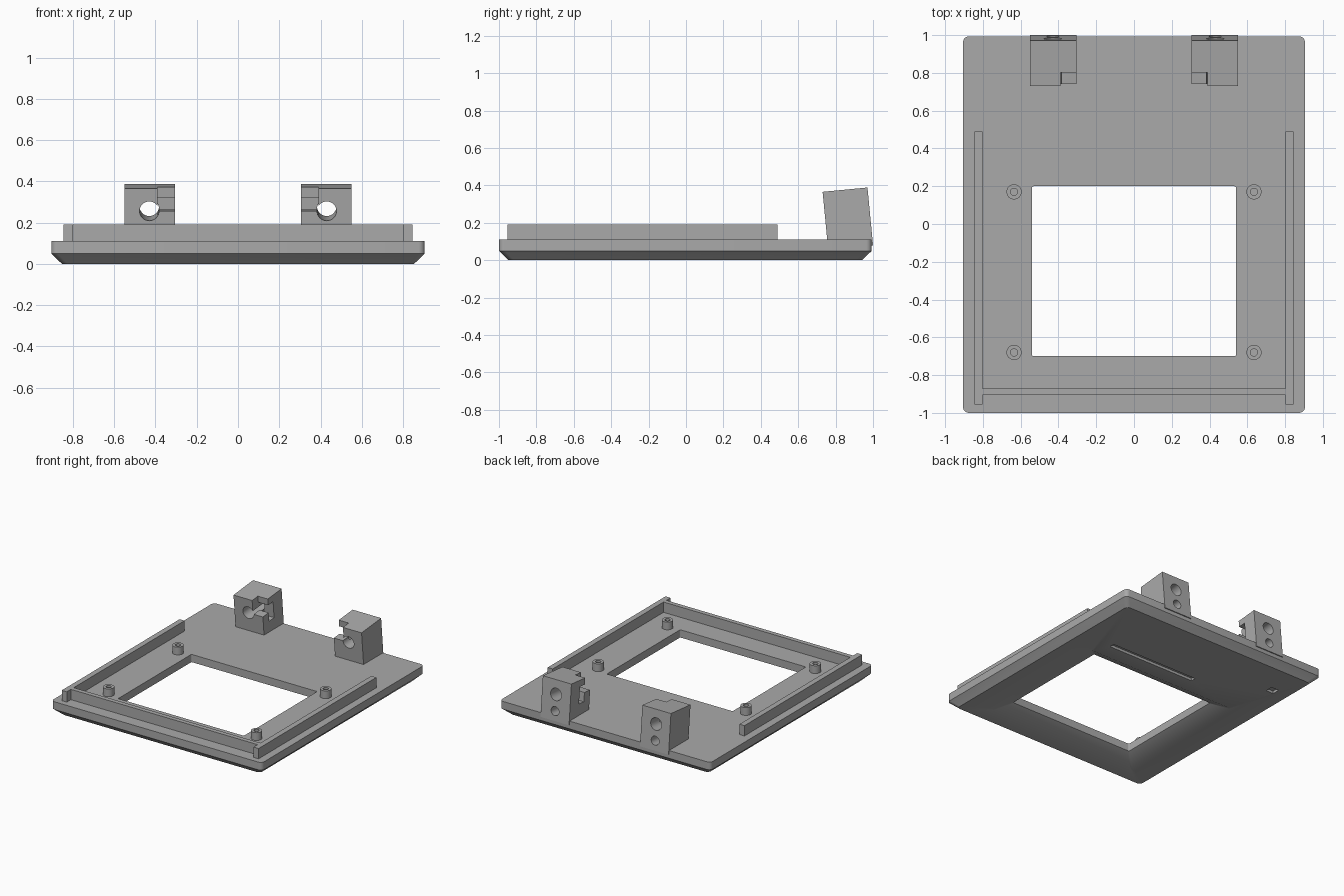
import bpy, bmesh, math
from mathutils import Matrix, Vector

if "Cube" in bpy.data.objects:
    bpy.data.objects.remove(bpy.data.objects["Cube"])

grey = bpy.data.materials.new("plain grey")
grey.use_nodes = True
colour = (0.4, 0.4, 0.4, 1)
grey.diffuse_color = colour
grey.node_tree.nodes["Principled BSDF"].inputs["Base Color"].default_value = colour


def finish(name, bm):
    bmesh.ops.recalc_face_normals(bm, faces=bm.faces)
    mesh = bpy.data.meshes.new(name)
    bm.to_mesh(mesh)
    bm.free()
    mesh.materials.append(grey)
    ob = bpy.data.objects.new(name, mesh)
    bpy.context.collection.objects.link(ob)
    return ob


def box(name, x, y, z):
    bm = bmesh.new()
    size = [b - a for a, b in (x, y, z)]
    mid = [(a + b) / 2 for a, b in (x, y, z)]
    bmesh.ops.create_cube(bm, size=1, matrix=Matrix.Translation(mid) @ Matrix.Diagonal((*size, 1)))
    return finish(name, bm)


def cylinder(name, centre, radius, depth, along_y=False):
    bm = bmesh.new()
    turn = Matrix.Rotation(math.pi / 2 if along_y else 0, 4, "X")
    bmesh.ops.create_cone(bm, cap_ends=True, segments=32, radius1=radius, radius2=radius,
                          depth=depth, matrix=Matrix.Translation(centre) @ turn)
    return finish(name, bm)


def activate(ob):
    bpy.ops.object.select_all(action="DESELECT")
    ob.select_set(True)
    bpy.context.view_layer.objects.active = ob


def cut(ob, *cutters):
    activate(ob)
    for c in cutters:
        c.hide_render = True
        mod = ob.modifiers.new("cut", "BOOLEAN")
        mod.operation, mod.solver, mod.object = "DIFFERENCE", "EXACT", c
        bpy.ops.object.modifier_apply(modifier=mod.name)
        bpy.data.objects.remove(c)


def smooth(ob):
    activate(ob)
    bpy.ops.object.shade_smooth_by_angle(angle=math.radians(30))


def rounded_loop(bm, half_x, y0, y1, radius, z, steps=5):
    verts = []
    corners = [(half_x, y1), (-half_x, y1), (-half_x, y0), (half_x, y0)]
    for i, (cx, cy) in enumerate(corners):
        ox = cx - math.copysign(radius, cx)
        oy = cy - radius if cy == y1 else cy + radius
        for k in range(steps + 1):
            a = math.pi / 2 * (i + k / steps)
            verts.append(bm.verts.new((ox + radius * math.cos(a), oy + radius * math.sin(a), z)))
    return verts


# Base plate: chamfered rim and a window flared underneath
bm = bmesh.new()
rings = [rounded_loop(bm, 0.905 - i, -1 + i, 0.993 - i, 0.03, z)
         for i, z in ((0.052, 0), (0, 0.05), (0, 0.11))]
rings += [rounded_loop(bm, 0.54 + f, -0.70 - f, 0.20 + f, 0.008, z)
          for f, z in ((0, 0.11), (0, 0.05), (0.1, 0))]
for r, ring in enumerate(rings):
    following = rings[(r + 1) % len(rings)]
    for i in range(len(ring)):
        j = (i + 1) % len(ring)
        bm.faces.new((ring[i], ring[j], following[j], following[i]))
plate = finish("base_plate", bm)
# Shallow recesses underneath
cut(plate,
    box("groove_cutter", (-0.18, 0.58), (0.425, 0.465), (-0.05, 0.02)),
    box("pocket_cutter", (-0.745, -0.68), (0.66, 0.72), (-0.05, 0.02)))
smooth(plate)

# Upright rails
box("front_rail", (-0.803, 0.803), (-0.905, -0.87), (0.10, 0.19))
for side, s in (("left", 1), ("right", -1)):
    box(side + "_rail", sorted((s * 0.802, s * 0.845)), (-0.955, 0.49), (0.10, 0.19))

    # Screw posts
    for place, y in (("front", -0.68), ("back", 0.17)):
        post = cylinder(f"{place}_{side}_post", (s * 0.635, y, 0.135), 0.04, 0.07)
        cut(post, cylinder("post_cutter", (s * 0.635, y, 0.16), 0.019, 0.1))
        smooth(post)

    # Hinge block, shaped upright and then tilted about its lower back edge
    inner = sorted((s * 0.29, s * 0.39))
    block = box(side + "_hinge_block", sorted((s * 0.305, s * 0.55)), (-0.241, 0), (0, 0.31))
    cut(block,
        box("notch_cutter", inner, (-0.3, -0.17), (0.2, 0.4)),
        box("slot_cutter", inner, (-0.171, -0.11), (0.13, 0.26)),
        cylinder("bore_cutter", (s * 0.43, -0.12, 0.2), 0.047, 0.4, True),
        cylinder("pin_cutter", (s * 0.43, 0, 0.075), 0.034, 0.24, True))
    block.data.transform(Matrix.Translation((0, 1.0, 0.08)) @ Matrix.Rotation(math.radians(5.5), 4, "X"))
    smooth(block)
